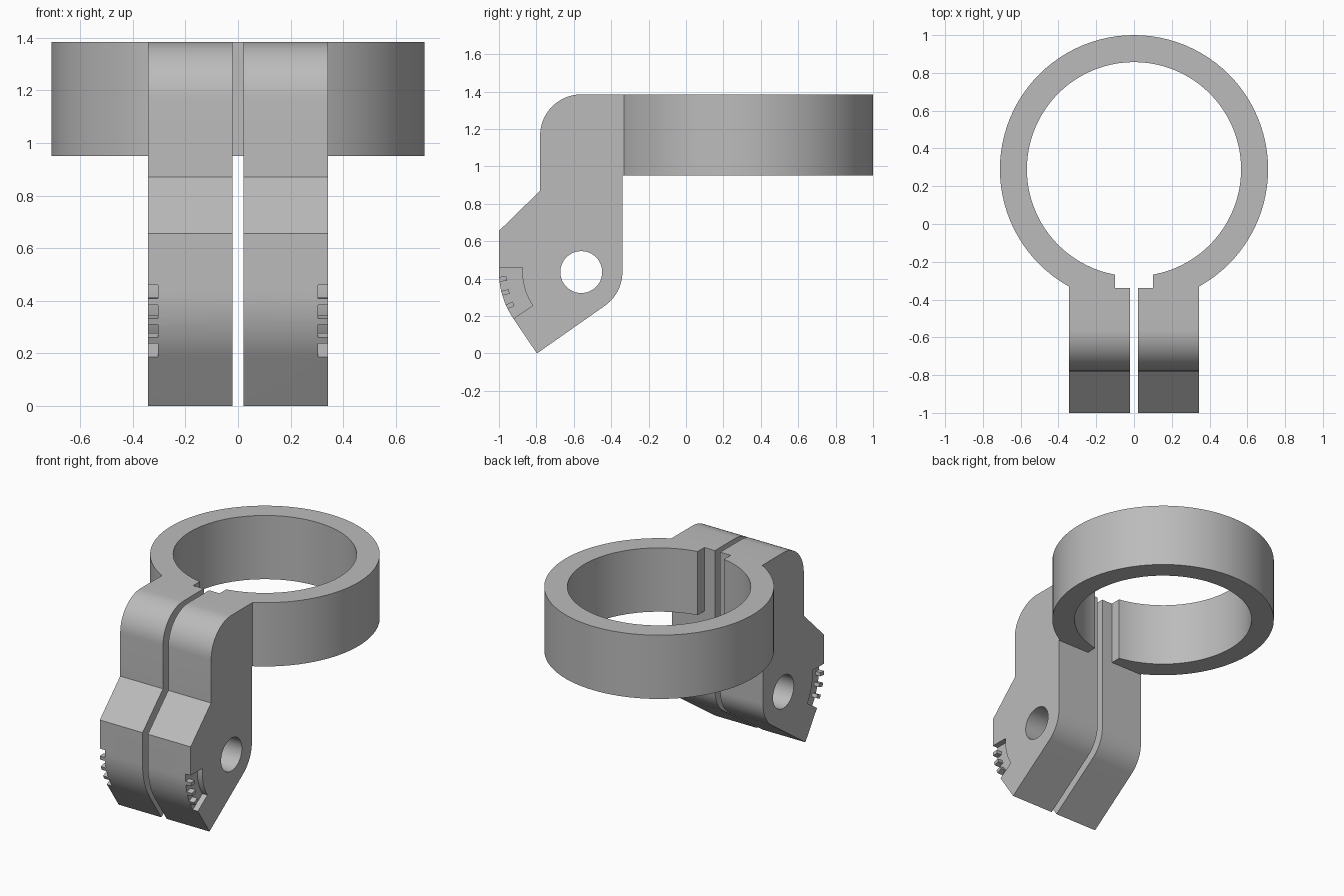
import bpy, bmesh
from math import sin, cos, radians
from mathutils import Vector

cube = bpy.data.objects.get("Cube")
if cube:
    bpy.data.objects.remove(cube)

# Main dimensions
PIVOT = (-0.56, 0.435)          # pivot hole centre (y, z)
HALF_WIDTH, SLIT = 0.343, 0.02
BACK, TOP, RING_BOTTOM = -0.34, 1.385, 0.95
RING_Y, R_OUT, R_IN = 0.29, 0.71, 0.567
TOOTH_FLOOR = 0.305

grey = bpy.data.materials.new("grey")
grey.use_nodes = True
grey.diffuse_color = (0.5, 0.5, 0.5, 1)
grey.node_tree.nodes["Principled BSDF"].inputs["Base Color"].default_value = grey.diffuse_color


def arc(centre, r, start, end, n):
    angles = [radians(start + (end - start) * i / n) for i in range(n + 1)]
    return [(centre[0] + r * cos(a), centre[1] + r * sin(a)) for a in angles]


def prism(name, points, lo, hi, axis):
    """Extrude a profile: (y, z) points along X, or (x, y) points along Z."""
    place = (lambda p, h: (h, *p)) if axis == "X" else (lambda p, h: (*p, h))
    bm = bmesh.new()
    face = bm.faces.new([bm.verts.new(place(p, lo)) for p in points])
    grown = bmesh.ops.extrude_face_region(bm, geom=[face])["geom"]
    bmesh.ops.translate(bm, vec=Vector(place((0, 0), hi - lo)),
                        verts=[v for v in grown if isinstance(v, bmesh.types.BMVert)])
    bmesh.ops.recalc_face_normals(bm, faces=bm.faces)
    mesh = bpy.data.meshes.new(name)
    bm.to_mesh(mesh)
    bm.free()
    mesh.materials.append(grey)
    obj = bpy.data.objects.new(name, mesh)
    bpy.context.collection.objects.link(obj)
    return obj


def box(name, x, y0, y1, z0, z1):
    return prism(name, [(-x, y0), (x, y0), (x, y1), (-x, y1)], z0, z1, "Z")


def combine(target, tool, operation):
    mod = target.modifiers.new("combine", "BOOLEAN")
    mod.operation, mod.solver, mod.object = operation, "EXACT", tool
    bpy.context.view_layer.objects.active = target
    bpy.ops.object.modifier_apply(modifier=mod.name)
    bpy.data.objects.remove(tool)


# Bent arm: rounded top, sloped shoulder, toothed nose, pointed foot
arm_profile = [(BACK, TOP)]
arm_profile += arc((-0.56, TOP - 0.22), 0.22, 90, 180, 16)
arm_profile += [(-0.78, 0.87), (-1.0, 0.655)]
arm_profile += arc(PIVOT, 0.44, 180, 214.5, 10)
arm_profile += [(-0.797, 0.0)]
arm_profile += arc(PIVOT, 0.22, -55.5, 0, 12)
clamp = prism("pipe_clamp_bracket", arm_profile, -HALF_WIDTH, HALF_WIDTH, "X")

# Clamp ring with a filler that squares its joint to the arm
ring = prism("ring", arc((0, RING_Y), R_OUT, 0, 360, 96)[:-1], RING_BOTTOM, TOP, "Z")
combine(clamp, ring, "UNION")
combine(clamp, box("filler", HALF_WIDTH, -0.4, -0.332, RING_BOTTOM, TOP), "UNION")

# Bore, inner notch, pivot hole and the slit between the two halves
bore = prism("bore", arc((0, RING_Y), R_IN, 0, 360, 96)[:-1], 0.8, 1.6, "Z")
combine(clamp, bore, "DIFFERENCE")
combine(clamp, box("notch", 0.1, BACK, -0.2, 0.9, 1.5), "DIFFERENCE")
hole = prism("hole", arc(PIVOT, 0.112, 0, 360, 48)[:-1], -0.5, 0.5, "X")
combine(clamp, hole, "DIFFERENCE")
combine(clamp, box("slit", SLIT, -1.2, -0.1, -0.2, 1.6), "DIFFERENCE")

# Curved pockets with three radial teeth on each outer side
pocket_profile = [(-1.1, 0.46)] + arc(PIVOT, 0.315, 175.5, 214.5, 10)
pocket_profile += arc(PIVOT, 0.55, 214.5, 214.5, 1)[:1]
for side in (-1, 1):
    lo, hi = sorted((side * TOOTH_FLOOR, side * 0.4))
    combine(clamp, prism("pocket", pocket_profile, lo, hi, "X"), "DIFFERENCE")
    lo, hi = sorted((side * (TOOTH_FLOOR - 0.01), side * HALF_WIDTH))
    for angle in (185, 195, 205):
        tooth = (arc(PIVOT, 0.4, angle - 1.8, angle + 1.8, 1)
                 + arc(PIVOT, 0.44, angle + 1.6, angle - 1.6, 1))
        combine(clamp, prism("tooth", tooth, lo, hi, "X"), "UNION")

# Smooth curved walls, crisp edges
bpy.ops.object.select_all(action="DESELECT")
clamp.select_set(True)
bpy.context.view_layer.objects.active = clamp
bpy.ops.object.shade_smooth_by_angle(angle=radians(20))
